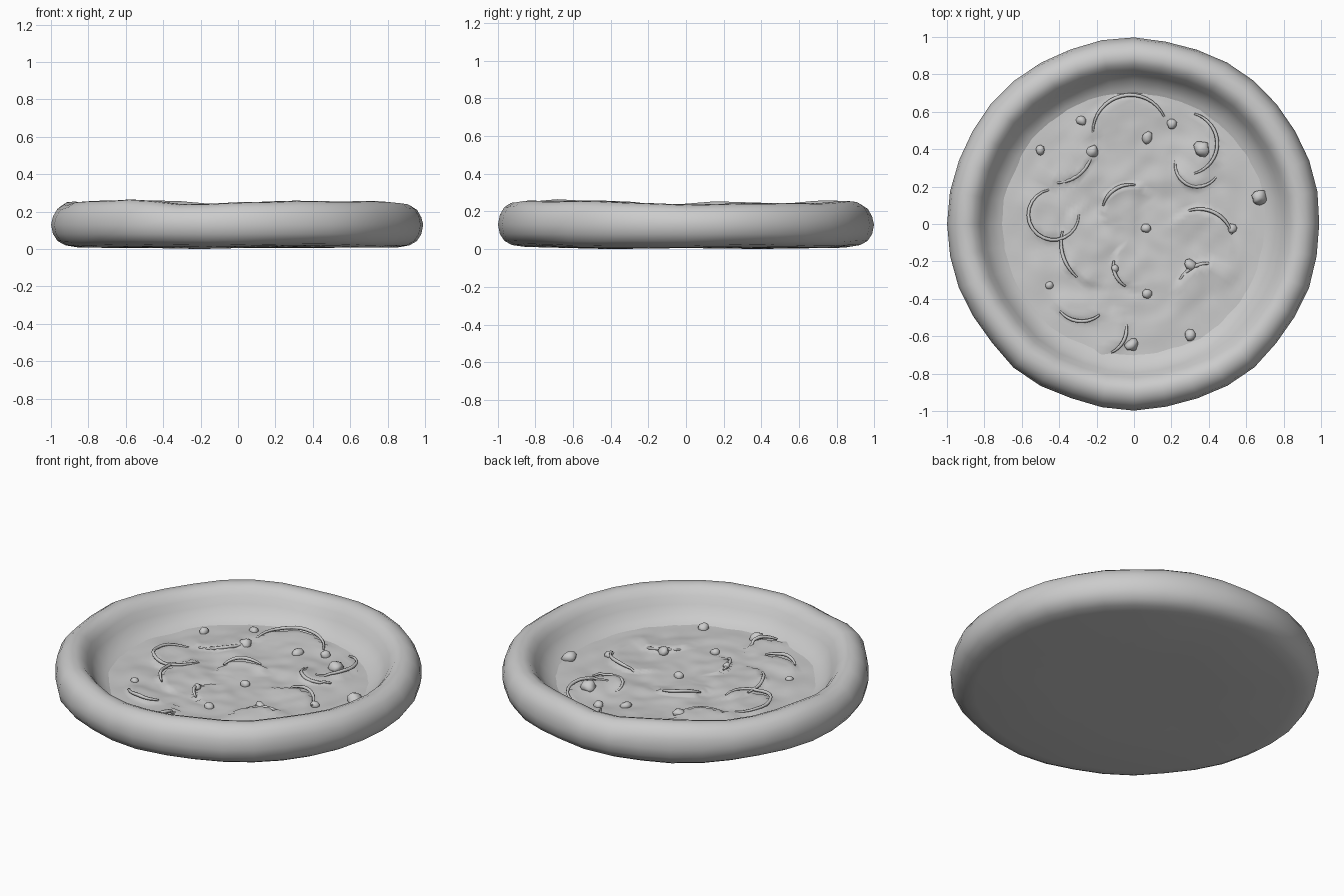
import bpy, bmesh, math
from mathutils import Vector, noise

cube = bpy.data.objects.get("Cube")
if cube:
    bpy.data.objects.remove(cube, do_unlink=True)

# Plain clay grey for the whole model
GREY = (0.6, 0.6, 0.6, 1)
clay = bpy.data.materials.new("clay_grey")
clay.use_nodes = True
clay.diffuse_color = GREY
bsdf = clay.node_tree.nodes["Principled BSDF"]
bsdf.inputs["Base Color"].default_value = GREY
bsdf.inputs["Roughness"].default_value = 0.8

# Curled slices: centre x, centre y, radius, start angle, end angle
SLICES = [(-.02, .49, .2, 25, 180), (.28, .43, .165, -75, 75), (.34, .32, .12, 170, 325),
          (-.42, .42, .2, 270, 355), (-.43, .05, .135, 100, 360), (-.15, -.1, .24, 165, 230),
          (-.02, .06, .15, 80, 165), (.35, -.1, .18, 15, 115), (.4, -.39, .18, 80, 150),
          (-.28, -.37, .15, 220, 310), (-.18, -.56, .14, -65, 20), (.02, -.22, .13, 170, 240)]
# Small chunks: x, y, size
CHUNKS = [(.67, .14, .04), (-.22, .39, .035), (-.01, -.65, .035), (.36, .4, .04),
          (.3, -.6, .03), (.06, -.02, .025), (.07, -.38, .025), (-.28, .55, .025),
          (.07, .46, .03), (.2, .53, .025), (-.5, .39, .025), (.52, -.02, .025),
          (.3, -.22, .03), (-.1, -.24, .02), (-.45, -.33, .02)]


def wobble(x, y, scale, seed):
    return noise.noise(Vector((x * scale, y * scale, seed)))


def finish(name, bm):
    bmesh.ops.recalc_face_normals(bm, faces=bm.faces)
    mesh = bpy.data.meshes.new(name)
    bm.to_mesh(mesh)
    bm.free()
    mesh.materials.append(clay)
    mesh.shade_smooth()
    obj = bpy.data.objects.new(name, mesh)
    bpy.context.collection.objects.link(obj)
    return obj


def polar_skin(bm, rings, count, place, close_start=False, close_end=False):
    """Sweep rings of (radius, height) round z, then close either end with a fan."""
    loops = [[bm.verts.new(place(r, z, math.tau * i / count)) for i in range(count)]
             for r, z in rings]
    for a, b in zip(loops, loops[1:]):
        for i in range(count):
            j = (i + 1) % count
            bm.faces.new((a[i], a[j], b[j], b[i]))
    for wanted, loop, ring in ((close_start, loops[0], rings[0]), (close_end, loops[-1], rings[-1])):
        if wanted:
            tip = bm.verts.new(place(0, ring[1], 0))
            for i in range(count):
                bm.faces.new((loop[i], loop[(i + 1) % count], tip))


# Hand-formed crust with a puffy rim and a flat base
def crust_point(r, z, angle):
    c, s = math.cos(angle), math.sin(angle)
    if r > .5:
        r *= 1 + .022 * wobble(c, s, 2.2, 4)
    if z > .15:
        z += .025 * wobble(c, s, 2.5, 9)
    if z < .06:
        z += .012 * wobble(c * r, s * r, 2, 3)
    return (r * c, r * s, max(z, 0))


PROFILE = [(.45, .006), (.86, .01), (.92, .02), (.96, .042), (.985, .08), (.995, .13), (.985, .18),
           (.962, .22), (.925, .244), (.885, .248), (.85, .235), (.82, .2), (.795, .16),
           (.765, .12), (.72, .092), (.66, .07)]
bm = bmesh.new()
polar_skin(bm, PROFILE, 36, crust_point, close_start=True)
finish("crust", bm)


# Lumpy bed, tilted up below each curled slice
def bed_height(x, y):
    r = math.hypot(x, y)
    z = .086 + (.014 * wobble(x, y, 5, 1) + .008 * wobble(x, y, 11, 7)) * min(1, 4 * max(0, .78 - r))
    lift = 0
    for cx, cy, rad, a0, a1 in SLICES:
        mid = math.radians((a0 + a1) / 2)
        dx, dy = (x - cx) / rad, (y - cy) / rad
        if dx * dx + dy * dy < 1:
            lift = max(lift, .02 * (dx * math.cos(mid) + dy * math.sin(mid)))
    return z + lift


def bed_point(r, z, angle):
    x, y = r * math.cos(angle), r * math.sin(angle)
    return (x, y, bed_height(x, y))


bm = bmesh.new()
polar_skin(bm, [(.76 - .02 * i, .09) for i in range(38)], 90, bed_point, close_end=True)
finish("topping_bed", bm)

# Thin curled rims of the slices
for n, (cx, cy, rad, a0, a1) in enumerate(SLICES):
    curve = bpy.data.curves.new(f"slice_rim_{n + 1}", "CURVE")
    curve.dimensions = "3D"
    curve.bevel_depth = .01
    curve.bevel_resolution = 1
    curve.use_fill_caps = True
    spline = curve.splines.new("POLY")
    steps = 16
    spline.points.add(steps)
    for i, p in enumerate(spline.points):
        t = i / steps
        a = math.radians(a0 + (a1 - a0) * t)
        x, y = cx + rad * math.cos(a), cy + rad * math.sin(a)
        p.co = (x, y, bed_height(x * .99, y * .99) + .012 * math.sin(math.pi * t), 1)
        p.radius = .55 + .45 * math.sin(math.pi * t)
    curve.materials.append(clay)
    bpy.context.collection.objects.link(bpy.data.objects.new(curve.name, curve))

# Small uneven chunks
for n, (x, y, size) in enumerate(CHUNKS):
    bm = bmesh.new()
    bmesh.ops.create_icosphere(bm, subdivisions=2, radius=size)
    for v in bm.verts:
        v.co *= 1 + .5 * noise.noise(v.co * 25 + Vector((n, 0, 0)))
    chunk = finish(f"chunk_{n + 1}", bm)
    chunk.location = (x, y, bed_height(x, y) + size * .2)
    chunk.scale.z = .9
    chunk.rotation_euler.z = n
